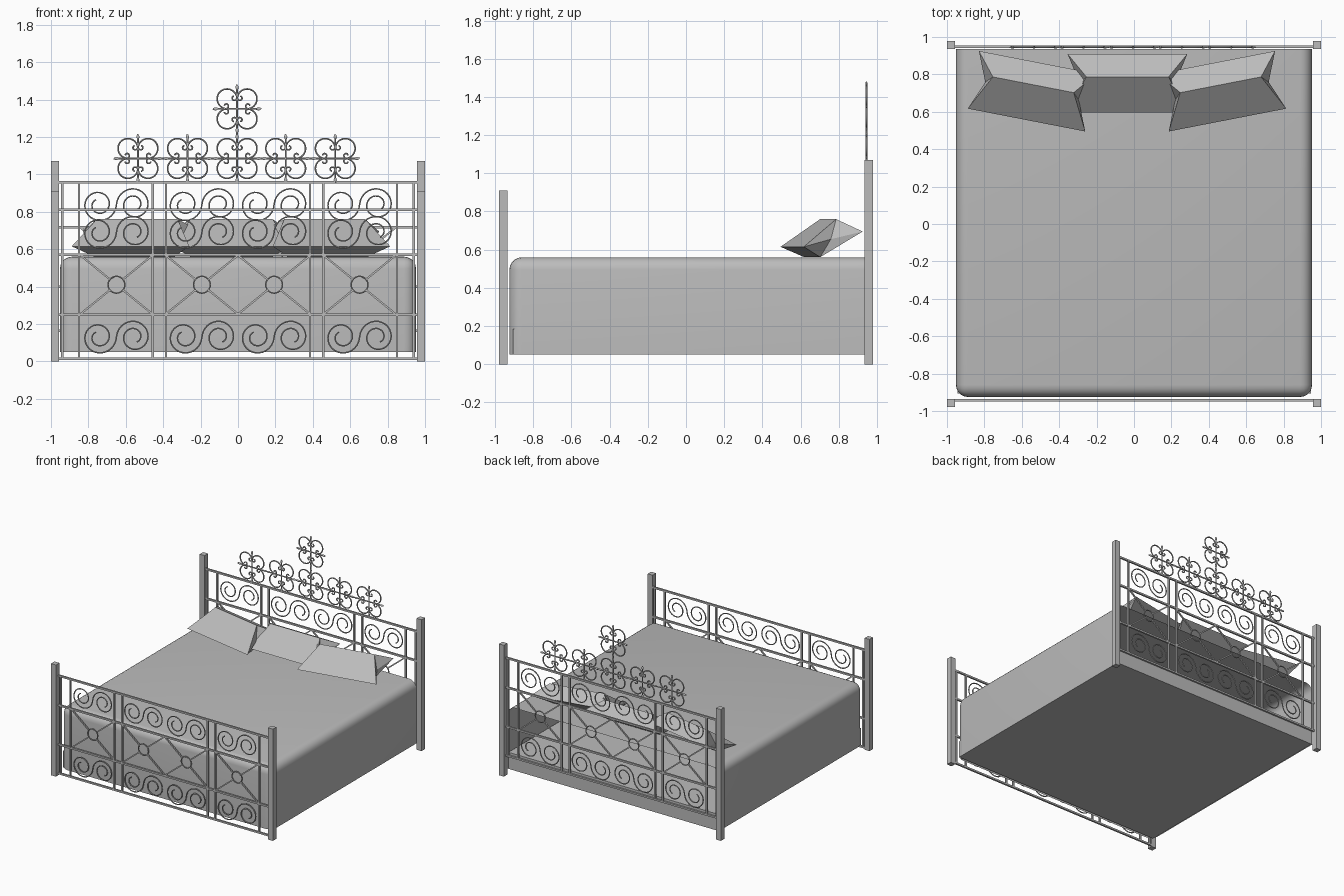
import bpy, bmesh, math
from mathutils import Matrix, Vector

if "Cube" in bpy.data.objects:
    bpy.data.objects.remove(bpy.data.objects["Cube"])

grey = bpy.data.materials.new("plain grey")
grey.diffuse_color = (0.5, 0.5, 0.5, 1)
grey.use_nodes = True
grey.node_tree.nodes["Principled BSDF"].inputs["Base Color"].default_value = grey.diffuse_color


def add_object(name, data, smooth=False):
    ob = bpy.data.objects.new(name, data)
    bpy.context.collection.objects.link(ob)
    data.materials.append(grey)
    bpy.ops.object.select_all(action='DESELECT')
    ob.select_set(True)
    bpy.context.view_layer.objects.active = ob
    if ob.type == 'CURVE':
        bpy.ops.object.convert(target='MESH')
    if smooth:
        bpy.ops.object.shade_smooth_by_angle(angle=math.radians(40))
    return ob


def finish(bm, name, smooth=False):
    bmesh.ops.recalc_face_normals(bm, faces=bm.faces)
    me = bpy.data.meshes.new(name)
    bm.to_mesh(me)
    bm.free()
    return add_object(name, me, smooth)


def box(bm, lo, hi):
    lo, hi = Vector(lo), Vector(hi)
    m = Matrix.Translation((lo + hi) / 2) @ Matrix.Diagonal((*(hi - lo), 1))
    return bmesh.ops.create_cube(bm, size=1, matrix=m)['verts']


def bar(bm, a, b, y, w):
    """Square bar between two (x, z) points in the plane y."""
    a, b = Vector((a[0], y, a[1])), Vector((b[0], y, b[1]))
    d = b - a
    m = (Matrix.Translation((a + b) / 2)
         @ Matrix.Rotation(-math.atan2(d.z, d.x), 4, 'Y')
         @ Matrix.Diagonal((d.length, w, w, 1)))
    bmesh.ops.create_cube(bm, size=1, matrix=m)


def wires(name, paths, y, radius):
    """Round wires along lists of (x, z) points in the plane y."""
    cu = bpy.data.curves.new(name, 'CURVE')
    cu.dimensions = '3D'
    cu.bevel_depth = radius
    cu.bevel_resolution = 1
    cu.use_fill_caps = True
    for p in paths:
        s = cu.splines.new('POLY')
        s.points.add(len(p) - 1)
        for pt, (x, z) in zip(s.points, p):
            pt.co = (x, y, z, 1)
    return add_object(name, cu, True)


def arc(cx, cz, r0, r1, a0, a1, n=24):
    out = []
    for i in range(n + 1):
        t = i / n
        r, a = r0 + (r1 - r0) * t, math.radians(a0 + (a1 - a0) * t)
        out.append((cx + r * math.cos(a), cz + r * math.sin(a)))
    return out


# Corner posts
for name, y, h in (("foot_post", -0.957, 0.91), ("head_post", 0.957, 1.07)):
    for side in (-1, 1):
        bm = bmesh.new()
        x = side * 0.978
        box(bm, (x - 0.022, y - 0.022, 0), (x + 0.022, y + 0.022, h))
        finish(bm, name)

# Iron panels: rails, uprights, crosses with rings, S scrolls
SCROLLS = (-0.65, -0.193, 0.193, 0.65)


def iron_panel(name, y, z0):
    bm = bmesh.new()
    for z in (0.015, 0.25, 0.57, 0.81):
        bar(bm, (-0.96, z0 + z), (0.96, z0 + z), y, 0.014)
    for x in (0.385, 0.455, 0.85, 0.94):
        for s in (-1, 1):
            bar(bm, (s * x, z0 + 0.01), (s * x, z0 + 0.81), y, 0.013)
    for cx in SCROLLS:
        for sx in (-1, 1):
            for sz in (-1, 1):
                d = Vector((sx * 0.19, sz * 0.155))
                e = d.normalized() * 0.045
                bar(bm, (cx + e.x, z0 + 0.41 + e.y),
                    (cx + d.x, z0 + 0.41 + d.y), y, 0.010)
    finish(bm, name + "_rails")
    paths = []
    for cx in SCROLLS:
        paths.append(arc(cx, z0 + 0.41, 0.045, 0.045, 0, 360))
        for cz in (0.13, 0.69):
            half = arc(-0.094, 0, 0.03, 0.094, -600, 0, 44)
            s_curve = half + [(-x, -z) for x, z in reversed(half[:-1])]
            paths.append([(cx + x, z0 + cz + z) for x, z in s_curve])
    wires(name + "_scrolls", paths, y, 0.0045)


iron_panel("footboard", -0.942, 0.0)
iron_panel("headboard", 0.948, 0.148)

# Crest of scrolled rosettes above the headboard
CREST_Y = 0.945
centres = [(x, 1.085) for x in (-0.535, -0.27, -0.005, 0.255, 0.52)]
centres.append((-0.005, 1.35))
paths, stems = [], []
tips = bmesh.new()
for cx, cz in centres:
    for k in range(4):
        a = 45 + 90 * k
        c, s = math.cos(math.radians(a)), math.sin(math.radians(a))
        lx, lz = cx + 0.074 * c, cz + 0.074 * s
        # outer lobe with a curl on both ends
        for d in (-1, 1):
            paths.append(arc(lx, lz, 0.055, 0.052, a, a + d * 125, 14))
            e = math.radians(a + d * 125)
            ex, ez = lx + 0.037 * math.cos(e), lz + 0.037 * math.sin(e)
            paths.append(arc(ex, ez, 0.015, 0.009,
                             a + d * 125, a + d * 400, 10))
        # stem and pointed tip on each axis
        b = math.radians(90 * k)
        ux, uz = math.cos(b), math.sin(b)
        stems.append([(cx, cz), (cx + 0.11 * ux, cz + 0.11 * uz)])
        m = (Matrix.Translation((cx + 0.115 * ux, CREST_Y, cz + 0.115 * uz))
             @ Matrix.Rotation(-b, 4, 'Y')
             @ Matrix.Diagonal((0.018, 0.007, 0.009, 1)))
        bmesh.ops.create_icosphere(tips, subdivisions=1, radius=1, matrix=m)
for x, z in centres[:5]:
    stems.append([(x, z), (x, 0.955)])
stems.append([(-0.535, 1.085), (0.52, 1.085)])
stems.append([(-0.005, 1.085), (-0.005, 1.35)])
wires("crest_scrolls", paths, CREST_Y, 0.005)
wires("crest_stems", stems, CREST_Y, 0.005)
finish(tips, "crest_tips", True)

# Bed base
bm = bmesh.new()
box(bm, (-0.945, -0.905, 0.05), (0.945, 0.935, 0.185))
finish(bm, "bed_base")

# Cover: rounded shell, open underneath and at the head end
bm = bmesh.new()
box(bm, (-0.952, -0.925, 0.05), (0.952, 0.936, 0.56))
bm.normal_update()
bmesh.ops.delete(bm, geom=[f for f in bm.faces
                           if f.normal.y > 0.5 or f.normal.z < -0.5],
                 context='FACES')
rounded = [e for e in bm.edges if len(e.link_faces) == 2]
bmesh.ops.bevel(bm, geom=rounded, offset=0.065, segments=5, profile=0.5,
                affect='EDGES')
finish(bm, "bed_cover", True)


# Pillows: four corners, pinched ends, ridge above and below
def pillow(name, x, y, angle):
    bm = bmesh.new()
    m = (Matrix.Translation((x, y, 0.655))
         @ Matrix.Rotation(math.radians(angle), 4, 'Z'))

    def v(a, b, c):
        return bm.verts.new(m @ Vector((a, b, c)))

    front = [v(s * 0.32, -0.157, -0.04) for s in (-1, 1)]
    back = [v(s * 0.32, 0.157, 0.04) for s in (-1, 1)]
    ends = [v(s * 0.255, 0.0, 0) for s in (-1, 1)]
    for ridge in ([v(s * 0.22, 0.035, 0.105) for s in (-1, 1)],
                  [v(s * 0.22, -0.05, -0.094) for s in (-1, 1)]):
        bm.faces.new((front[0], front[1], ridge[1], ridge[0]))
        bm.faces.new((back[0], back[1], ridge[1], ridge[0]))
        for i in (0, 1):
            bm.faces.new((front[i], ends[i], ridge[i]))
            bm.faces.new((back[i], ends[i], ridge[i]))
    finish(bm, name)


pillow("left_pillow", -0.545, 0.71, -11)
pillow("middle_pillow", -0.035, 0.752, 0)
pillow("right_pillow", 0.47, 0.71, 11)
